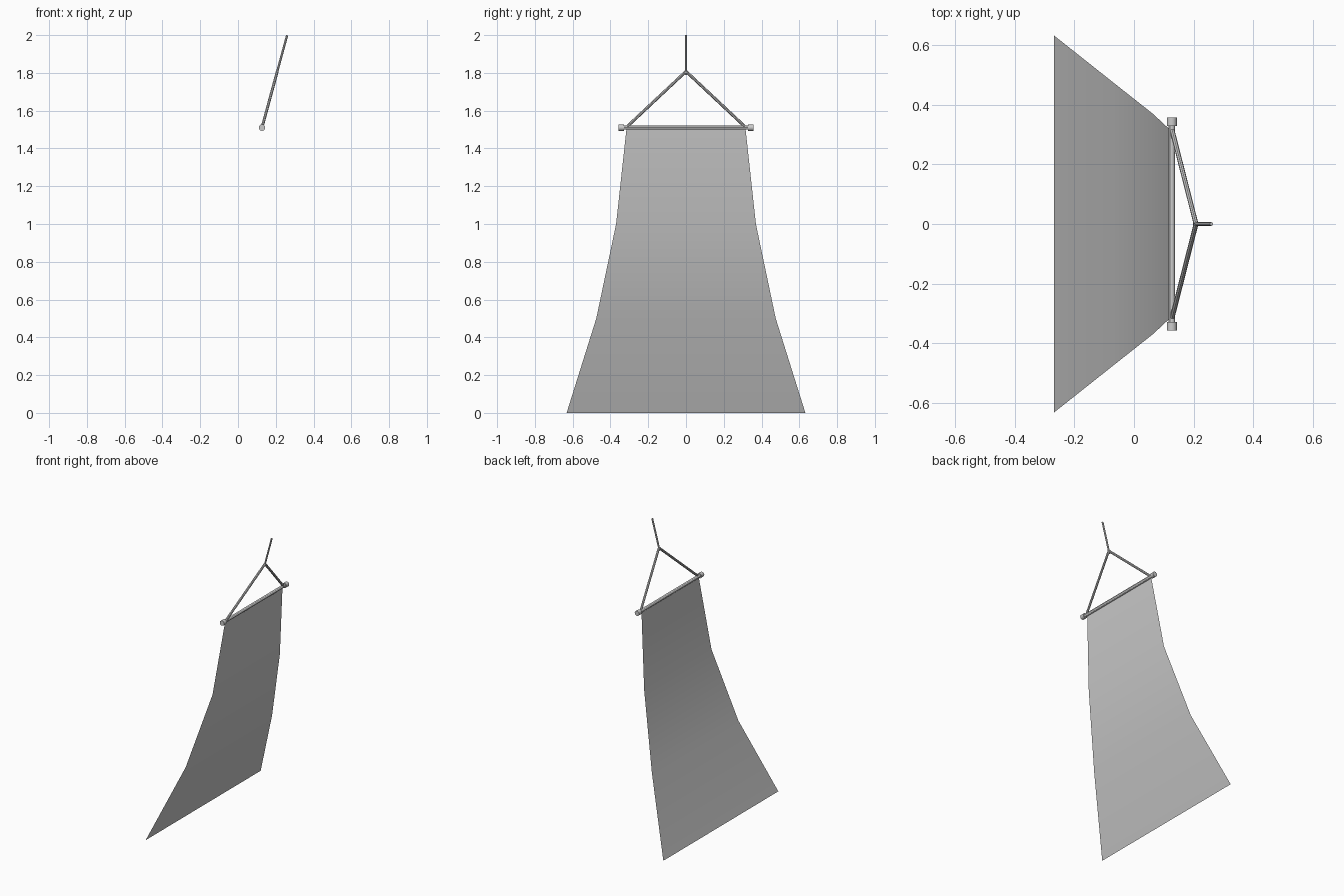
import bpy
from mathutils import Vector

if "Cube" in bpy.data.objects:
    bpy.data.objects.remove(bpy.data.objects["Cube"])


def rod(name, a, b, radius, sides):
    """Capped cylinder running from point a to point b."""
    a, b = Vector(a), Vector(b)
    d = b - a
    bpy.ops.mesh.primitive_cylinder_add(vertices=sides, radius=radius, depth=d.length,
                                        location=(a + b) / 2)
    ob = bpy.context.object
    ob.name = name
    ob.rotation_euler = d.to_track_quat('Z', 'Y').to_euler()
    bpy.ops.object.shade_smooth_by_angle()
    return ob


ROD_X, ROD_Z = 0.127, 1.51
apex = (0.208, 0, 1.808)

# Cloth: a single-sided sheet swept back and flaring towards the hem (x, half width, z)
profile = [(0.122, 0.315, 1.505), (0.063, 0.37, 1.0), (-0.07, 0.475, 0.5), (-0.268, 0.632, 0.0)]
verts = [(x, s * w, z) for x, w, z in profile for s in (-1, 1)]
faces = [(2 * i, 2 * i + 2, 2 * i + 3, 2 * i + 1) for i in range(len(profile) - 1)]
mesh = bpy.data.meshes.new("cloth")
mesh.from_pydata(verts, [], faces)
mesh.shade_smooth()
cloth = bpy.data.objects.new("cloth", mesh)
bpy.context.collection.objects.link(cloth)

# Crossbar with a thicker cap on each end
rod("crossbar", (ROD_X, -0.335, ROD_Z), (ROD_X, 0.335, ROD_Z), 0.011, 12)
for side, s in (("left", -1), ("right", 1)):
    rod("end_cap_" + side, (ROD_X, s * 0.328, ROD_Z), (ROD_X, s * 0.358, ROD_Z), 0.017, 16)
    # Slanted cord from the bar end up to the knot
    rod("cord_" + side, (ROD_X, s * 0.318, ROD_Z), apex, 0.008, 8)

# Hanging cord above the knot
rod("hanging_cord", (0.203, 0, 1.79), (0.26, 0, 1.999), 0.006, 8)
